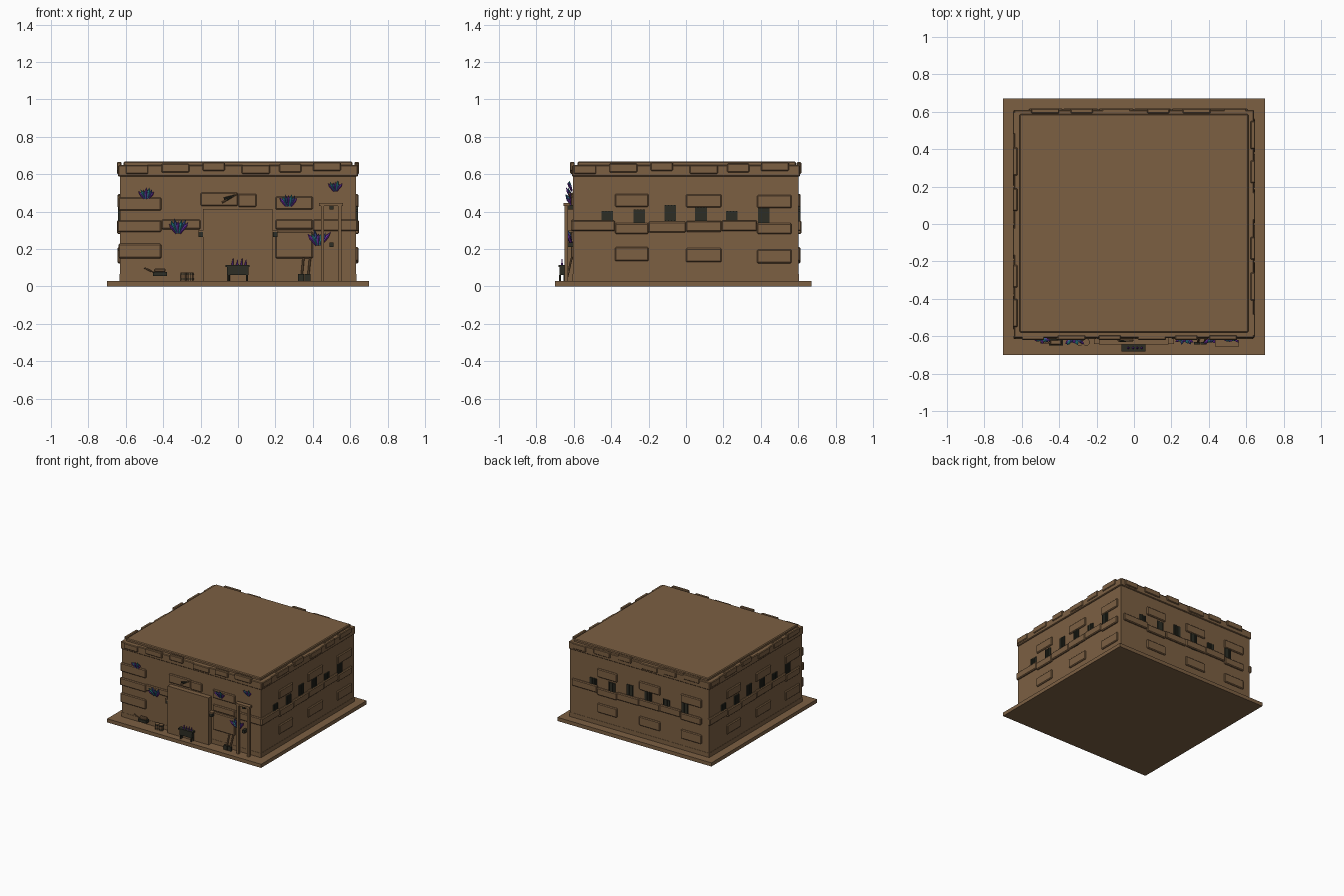
import bpy, math, random
from mathutils import Matrix, Vector

random.seed(4)
cube = bpy.data.objects.get("Cube")
if cube:
    bpy.data.objects.remove(cube, do_unlink=True)


def material(name, r, g, b):
    m = bpy.data.materials.new(name)
    m.use_nodes = True
    m.diffuse_color = (r, g, b, 1)
    m.node_tree.nodes["Principled BSDF"].inputs["Base Color"].default_value = (r, g, b, 1)
    return m


BROWN = material("brown clay", 0.2, 0.115, 0.055)
DARK = material("dark iron", 0.026, 0.027, 0.018)
PURPLE = material("purple crystal", 0.17, 0.035, 0.42)
TEAL = material("teal crystal", 0.03, 0.3, 0.33)
BLUE = material("blue crystal", 0.05, 0.09, 0.3)


def box(name, x, y, z, mat=BROWN, bevel=0, turn=None):
    """Box from (low, high) ranges, optionally placed by a turn matrix."""
    lo, hi = Vector((x[0], y[0], z[0])), Vector((x[1], y[1], z[1]))
    bpy.ops.mesh.primitive_cube_add(size=1)
    ob = bpy.context.object
    ob.name = name
    move = Matrix.Translation((lo + hi) / 2) @ Matrix.Diagonal((*(hi - lo), 1))
    ob.data.transform((turn or Matrix()) @ move)
    ob.data.materials.append(mat)
    if bevel:
        mod = ob.modifiers.new("worn edge", 'BEVEL')
        mod.width, mod.segments = bevel, 1
    return ob


def rod(name, start, end, radius, mat=BROWN, sides=8, tip=None):
    """Straight rod, tapered when a tip radius is given."""
    a, b = Vector(start), Vector(end)
    bpy.ops.mesh.primitive_cone_add(vertices=sides, radius1=radius,
                                    radius2=radius if tip is None else tip, depth=(b - a).length)
    ob = bpy.context.object
    ob.name = name
    spin = (b - a).to_track_quat('Z', 'Y').to_matrix().to_4x4()
    ob.data.transform(Matrix.Translation((a + b) / 2) @ spin)
    ob.data.materials.append(mat)
    return ob


# Ground slab, walls and roof
box("ground_slab", (-0.7, 0.7), (-0.7, 0.67), (0, 0.03))
box("walls", (-0.632, 0.632), (-0.605, 0.602), (0.03, 0.6))
box("plinth", (-0.634, 0.634), (-0.607, 0.604), (0.03, 0.066))
box("cornice", (-0.642, 0.642), (-0.61, 0.61), (0.587, 0.648), bevel=0.005)
box("roof_panel", (-0.612, 0.612), (-0.58, 0.588), (0.64, 0.668), bevel=0.006)

# Each wall: outward turn, and outward distance of its face
TURN = {"right": math.pi / 2, "back": math.pi, "left": -math.pi / 2, "front": 0}
FACE = {"right": 0.632, "back": 0.602, "left": 0.632, "front": 0.605}


def on_wall(side, name, u, z, out, mat=BROWN, bevel=0.0):
    d = FACE[side]
    box(side + "_" + name, u, (-d - out, -d + 0.01), z, mat, bevel,
        Matrix.Rotation(TURN[side], 4, 'Z'))


# Side and back walls: bricks, ledge stones and barred windows
COLUMNS = [(-0.38, -0.2), (0, 0.19), (0.38, 0.565)]
LEDGE = [(-0.61, -0.38, 0.295), (-0.38, -0.2, 0.28), (-0.2, 0, 0.288),
         (0, 0.19, 0.292), (0.19, 0.38, 0.295), (0.38, 0.565, 0.28)]
WINDOWS = [(-0.42, 0.34, 0.403), (-0.25, 0.325, 0.41), (-0.085, 0.35, 0.435),
           (0.08, 0.29, 0.425), (0.245, 0.335, 0.403), (0.415, 0.33, 0.42)]
for side in ("right", "back", "left"):
    for i, u in enumerate(COLUMNS):
        shift = -0.006 * i
        on_wall(side, "upper_brick", u, (0.425 + shift / 2, 0.495 + shift / 2), 0.011, bevel=0.006)
        on_wall(side, "lower_brick", u, (0.135 + shift, 0.21 + shift), 0.011, bevel=0.006)
    for a, b, z in LEDGE:
        on_wall(side, "ledge_stone", (a, b), (z, z + 0.058), 0.015, bevel=0.006)
    for c, z0, z1 in WINDOWS:
        on_wall(side, "window", (c - 0.031, c + 0.031), (z0, z1), 0.005, DARK)
        for k in range(4):
            b = c - 0.024 + 0.016 * k
            on_wall(side, "window_bar", (b - 0.003, b + 0.003), (z0, z1), 0.009, DARK)

# Front wall stones: (left end, right end, bottom, top)
for a, b, z0, z1 in [(-0.64, -0.41, 0.405, 0.475), (-0.64, -0.41, 0.15, 0.228),
                     (-0.645, -0.41, 0.29, 0.352), (-0.41, -0.2, 0.305, 0.357),
                     (-0.2, 0, 0.43, 0.502), (0, 0.1, 0.425, 0.495),
                     (0.2, 0.4, 0.41, 0.48), (0.2, 0.4, 0.15, 0.295),
                     (0.2, 0.4, 0.305, 0.357), (0.4, 0.64, 0.295, 0.357)]:
    on_wall("front", "stone", (a, b), (z0, z1), 0.011, bevel=0.006)

# Coping stones round the roof edge
for side in TURN:
    for i, a in enumerate((-0.6, -0.41, -0.19, 0.02, 0.22, 0.4)):
        z = 0.602 + 0.008 * (i % 3)
        on_wall(side, "coping_stone", (a, a + 0.12 + 0.03 * (i % 2)), (z, z + 0.046), 0.016, bevel=0.005)

# Door, with a lantern on each side
box("door", (-0.188, 0.185), (-0.645, -0.6), (0.03, 0.415))
for s in (-1, 1):
    box("lantern", (s * 0.2 - 0.012, s * 0.2 + 0.012), (-0.64, -0.615), (0.265, 0.29), DARK)
    box("lantern_cap", (s * 0.2 - 0.015, s * 0.2 + 0.015), (-0.642, -0.605), (0.29, 0.3))

# Crossed picks above the door
rod("pick_handle", (-0.085, -0.622, 0.448), (-0.005, -0.622, 0.495), 0.005)
rod("pick_head", (-0.075, -0.626, 0.468), (-0.02, -0.626, 0.488), 0.007, DARK, 6, 0.002)
rod("pick_point", (-0.06, -0.626, 0.465), (-0.03, -0.626, 0.48), 0.007, DARK, 6, 0.002)


def crystals(x, z, size, count=7, y=-0.61, out=0.5):
    """Fan of pointed crystals leaning outward."""
    for i in range(count):
        fan = (i / (count - 1) - 0.5) * 1.3
        length = size * random.uniform(0.75, 1.05)
        lean = out * random.uniform(0.5, 1.1)
        way = Vector((math.sin(fan), -lean, math.cos(fan))).normalized()
        foot = Vector((x + fan * size * 0.2, y, z))
        mat = (PURPLE, TEAL, BLUE)[i % 3]
        mid = foot + way * length * 0.65
        rod("crystal_shaft", foot, mid, size * 0.07, mat, 6, size * 0.11)
        rod("crystal_tip", mid, foot + way * length, size * 0.11, mat, 6, 0)


for x, z, size in [(-0.49, 0.465, 0.07), (-0.32, 0.285, 0.085), (0.27, 0.425, 0.075),
                   (0.43, 0.22, 0.09), (0.52, 0.51, 0.06)]:
    crystals(x, z, size)

# Brazier with crystals before the door
box("brazier_bowl", (-0.058, 0.056), (-0.676, -0.648), (0.06, 0.105), DARK)
box("brazier_rim", (-0.066, 0.062), (-0.682, -0.643), (0.103, 0.115), DARK)
for x in (-0.05, 0.048):
    for y in (-0.674, -0.65):
        rod("brazier_leg", (x, y, 0.03), (x, y, 0.062), 0.006, DARK)
for i, x in enumerate((-0.03, -0.005, 0.018, 0.04)):
    rod("brazier_crystal", (x, -0.663, 0.11), (x + 0.004, -0.663, 0.15 - 0.006 * (i % 2)),
        0.007, PURPLE, 6, 0.001)

# Post frame with hanging lamps
for x in (0.452, 0.544):
    box("frame_post", (x - 0.009, x + 0.009), (-0.65, -0.63), (0.03, 0.432))
box("frame_beam", (0.432, 0.562), (-0.656, -0.62), (0.43, 0.446))
for z in (0.41, 0.21):
    box("frame_lamp", (0.488, 0.51), (-0.645, -0.605), (z, z + 0.024), DARK)

# Shovels leaning on the wall
for x in (0.335, 0.37):
    rod("shovel_handle", (x + 0.005, -0.635, 0.05), (x + 0.015, -0.612, 0.15), 0.006)
    box("shovel_blade", (x - 0.014, x + 0.018), (-0.645, -0.63), (0.03, 0.066), DARK)

# Hand cart and barrels by the wall
box("cart_tray", (-0.455, -0.38), (-0.65, -0.615), (0.055, 0.078), DARK)
box("cart_load", (-0.448, -0.387), (-0.646, -0.619), (0.076, 0.096), bevel=0.005)
rod("cart_handle", (-0.45, -0.635, 0.075), (-0.5, -0.635, 0.098), 0.004)
for x in (-0.29, -0.255):
    rod("barrel", (x, -0.632, 0.03), (x, -0.632, 0.075), 0.018, BROWN, 10)
    for z in (0.036, 0.064):
        rod("barrel_hoop", (x, -0.632, z), (x, -0.632, z + 0.006), 0.0195, DARK, 10)
